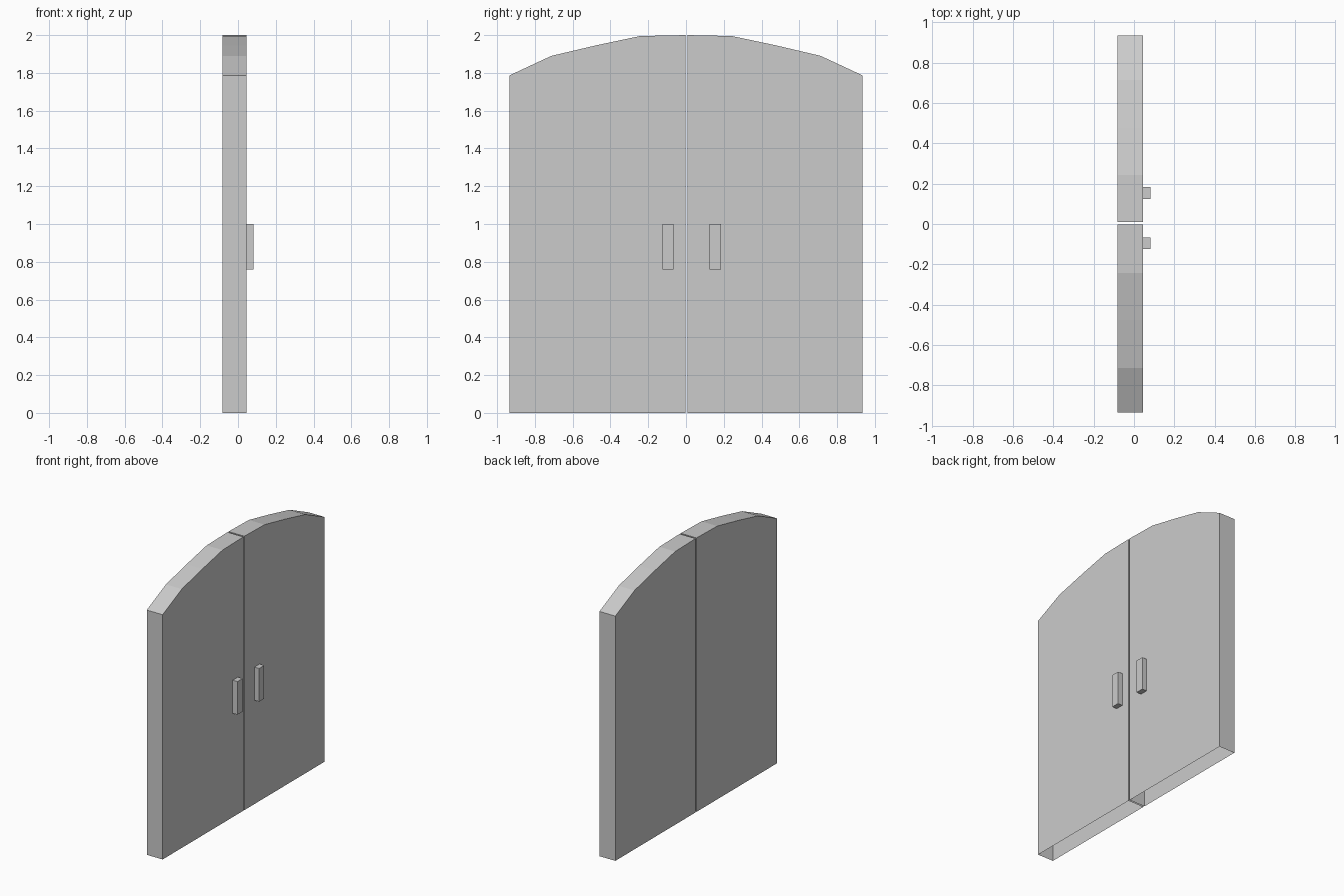
import bpy, bmesh

if "Cube" in bpy.data.objects:
    bpy.data.objects.remove(bpy.data.objects["Cube"])

BACK, FACE, GRIP = -0.083, 0.045, 0.083   # depth levels along x
# arched top edge of one door, from the meeting edge outwards (|y|, z)
ARCH = [(0.243, 1.995), (0.475, 1.946), (0.713, 1.89), (0.934, 1.787)]


def prism(name, outline, x0, x1, open_bottom=False):
    """Extrude a (y, z) outline along x; optionally leave the underside open."""
    bm = bmesh.new()
    base = bm.faces.new([bm.verts.new((x0, y, z)) for y, z in outline])
    ext = bmesh.ops.extrude_face_region(bm, geom=[base], use_keep_orig=True)
    verts = [v for v in ext["geom"] if isinstance(v, bmesh.types.BMVert)]
    bmesh.ops.translate(bm, verts=verts, vec=(x1 - x0, 0, 0))
    bmesh.ops.recalc_face_normals(bm, faces=bm.faces[:])
    if open_bottom:
        under = [f for f in bm.faces if all(v.co.z < 1e-5 for v in f.verts)]
        bmesh.ops.delete(bm, geom=under, context='FACES')
    mesh = bpy.data.meshes.new(name)
    bm.to_mesh(mesh)
    bm.free()
    obj = bpy.data.objects.new(name, mesh)
    bpy.context.collection.objects.link(obj)
    return obj


# side label, direction, meeting edge y, handle inner edge y
for label, s, inner, grip in (("left", -1, -0.003, -0.066),
                              ("right", 1, 0.009, 0.125)):
    # door leaf: hollow shell with arched top
    outline = [(inner, 0), (inner, 2.0)]
    outline += [(s * y, z) for y, z in ARCH] + [(s * 0.934, 0)]
    prism(f"{label}_door", outline, BACK, FACE, open_bottom=True)

    # pull handle
    outer = grip + s * 0.059
    prism(f"{label}_handle",
          [(grip, 0.758), (grip, 1.0), (outer, 1.0), (outer, 0.758)],
          FACE, GRIP)
